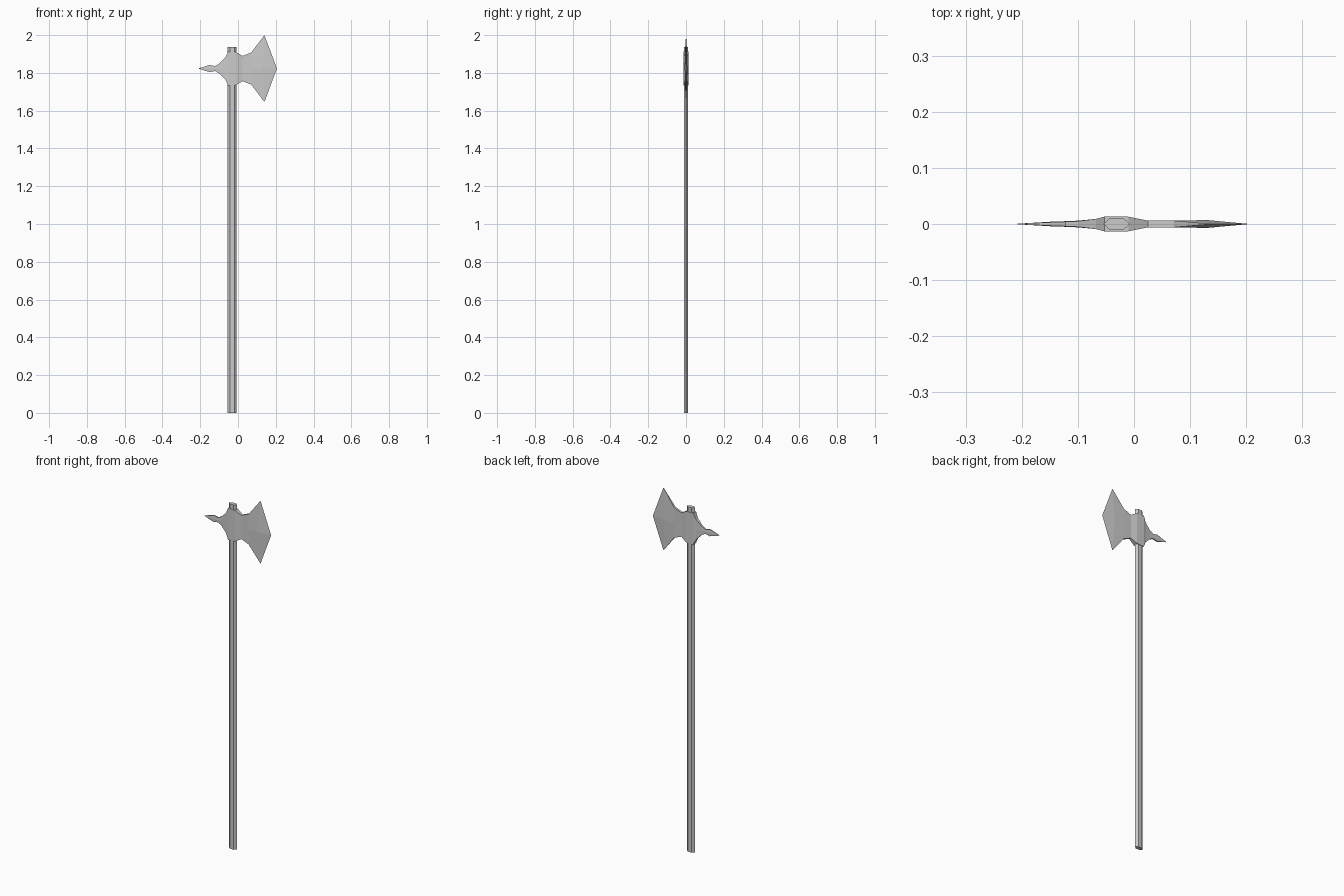
import bpy, bmesh
from math import cos, sin, pi

if "Cube" in bpy.data.objects:
    bpy.data.objects.remove(bpy.data.objects["Cube"])

ZC = 1.823  # height of the head's centre line


def loft(name, rings):
    """Skin a list of equal-length closed rings, cap the ends, merge points."""
    bm = bmesh.new()
    rows = [[bm.verts.new(p) for p in ring] for ring in rings]
    n = len(rows[0])
    for a, b in zip(rows, rows[1:]):
        for i in range(n):
            j = (i + 1) % n
            bm.faces.new((a[i], a[j], b[j], b[i]))
    bm.faces.new(rows[0])
    bm.faces.new(rows[-1])
    bmesh.ops.remove_doubles(bm, verts=bm.verts, dist=0.0003)
    bmesh.ops.dissolve_degenerate(bm, edges=bm.edges, dist=0.0001)
    bmesh.ops.recalc_face_normals(bm, faces=bm.faces)
    me = bpy.data.meshes.new(name)
    bm.to_mesh(me)
    bm.free()
    ob = bpy.data.objects.new(name, me)
    bpy.context.collection.objects.link(ob)
    return ob


# handle: flattened hexagonal pole
loft("handle", [[(-0.031 + 0.0235 * cos(k * pi / 3), 0.0125 * sin(k * pi / 3), z)
                 for k in range(6)] for z in (0, 1.938)])


def section(xe, h, te, xm, tm):
    """Head section: edge x, half height, edge and middle half thickness."""
    return [(xe, -te, ZC + h), (xm, -tm, ZC), (xe, -te, ZC - h),
            (xe, te, ZC - h), (xm, tm, ZC), (xe, te, ZC + h)]


# axe head: back spike, socket and blade in one lofted body
stations = [
    (-0.208, 0.001, 0.0005, -0.208, 0.0005),
    (-0.150, 0.019, 0.003, -0.150, 0.004),
    (-0.122, 0.013, 0.004, -0.122, 0.005),
    (-0.100, 0.025, 0.005, -0.100, 0.006),
    (-0.068, 0.057, 0.009, -0.068, 0.009),
    (-0.053, 0.089, 0.013, -0.053, 0.013),
    (-0.010, 0.087, 0.013, -0.010, 0.013),
    (0.025, 0.067, 0.006, 0.025, 0.006),
    (0.070, 0.085, 0.006, 0.070, 0.006),
    (0.140, 0.177, 0.0, 0.130, 0.007),
    (0.140, 0.177, 0.0, 0.206, 0.0),
]
loft("axe_head", [section(*s) for s in stations])
